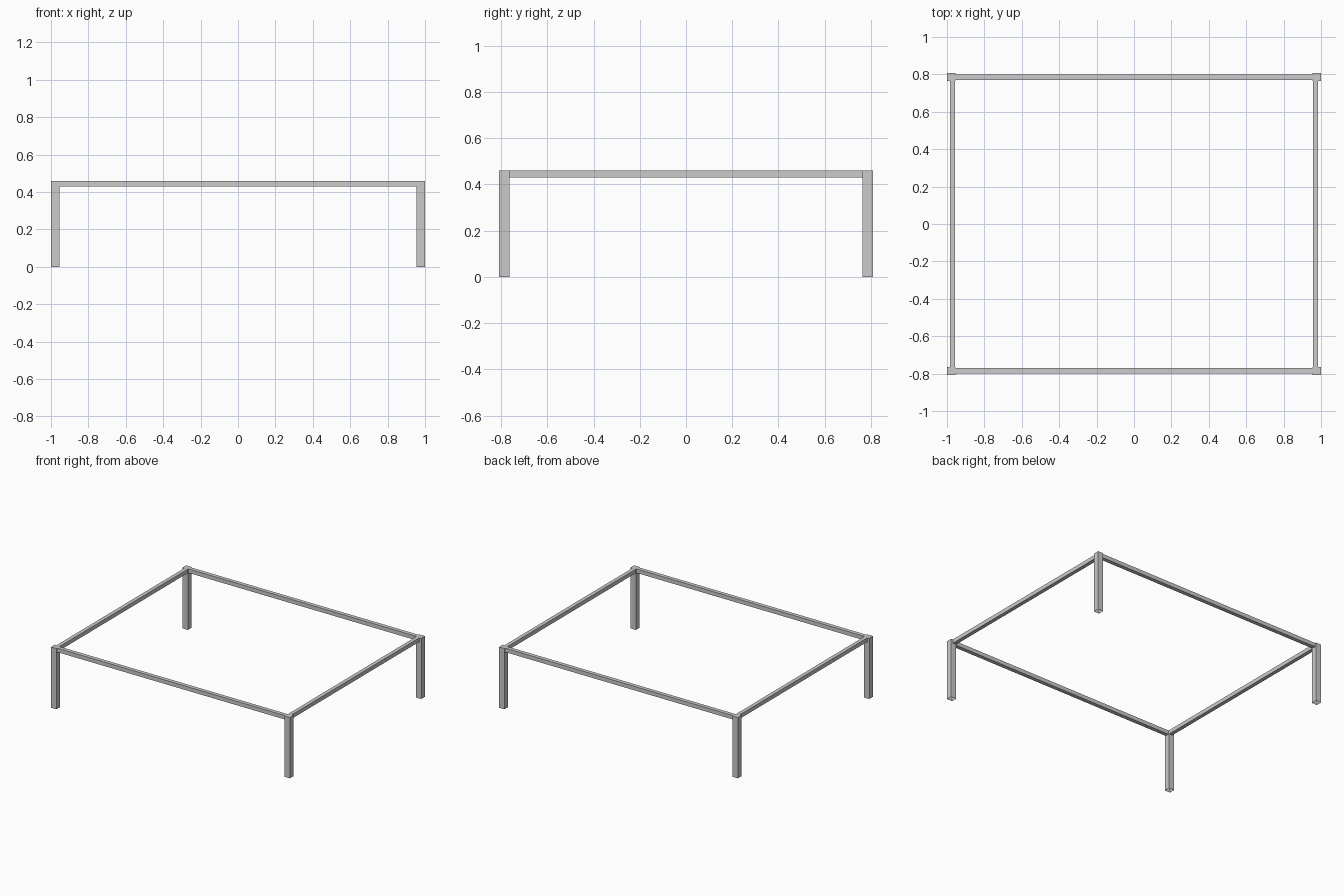
import bpy, bmesh

if "Cube" in bpy.data.objects:
    bpy.data.objects.remove(bpy.data.objects["Cube"])

LEG_X = (0.955, 1.0)      # leg extents on the +x, +y corner
LEG_Y = (0.764, 0.808)
TOP = 0.46
RAIL_H = 0.03


def box(name, x, y, z, open_bottom=False):
    """Axis-aligned box from min/max ranges, optionally open underneath."""
    bm = bmesh.new()
    bmesh.ops.create_cube(bm, size=1)
    for v in bm.verts:
        v.co = [r[0] + (c + 0.5) * (r[1] - r[0]) for c, r in zip(v.co, (x, y, z))]
    if open_bottom:
        bm.normal_update()
        low = [f for f in bm.faces if f.normal.z < -0.5]
        bmesh.ops.delete(bm, geom=low, context='FACES_ONLY')
    mesh = bpy.data.meshes.new(name)
    bm.to_mesh(mesh)
    bm.free()
    obj = bpy.data.objects.new(name, mesh)
    bpy.context.collection.objects.link(obj)
    return obj


def side(r, s):
    """Mirror a positive range to the given side."""
    return r if s > 0 else (-r[1], -r[0])


# Square tube legs, open at the foot
for sx, xn in ((-1, "left"), (1, "right")):
    for sy, yn in ((-1, "front"), (1, "back")):
        box(f"{yn}_{xn}_leg", side(LEG_X, sx), side(LEG_Y, sy), (0, TOP), True)

# Long rails at front and back
rail_z = (TOP - RAIL_H, TOP)
for s, n in ((-1, "front"), (1, "back")):
    box(f"{n}_rail", (-LEG_X[0], LEG_X[0]), side((0.77, 0.80), s), rail_z)

# Short rails at the sides
for s, n in ((-1, "left"), (1, "right")):
    box(f"{n}_rail", side((0.956, 0.985), s), (-LEG_Y[0], LEG_Y[0]), rail_z)
